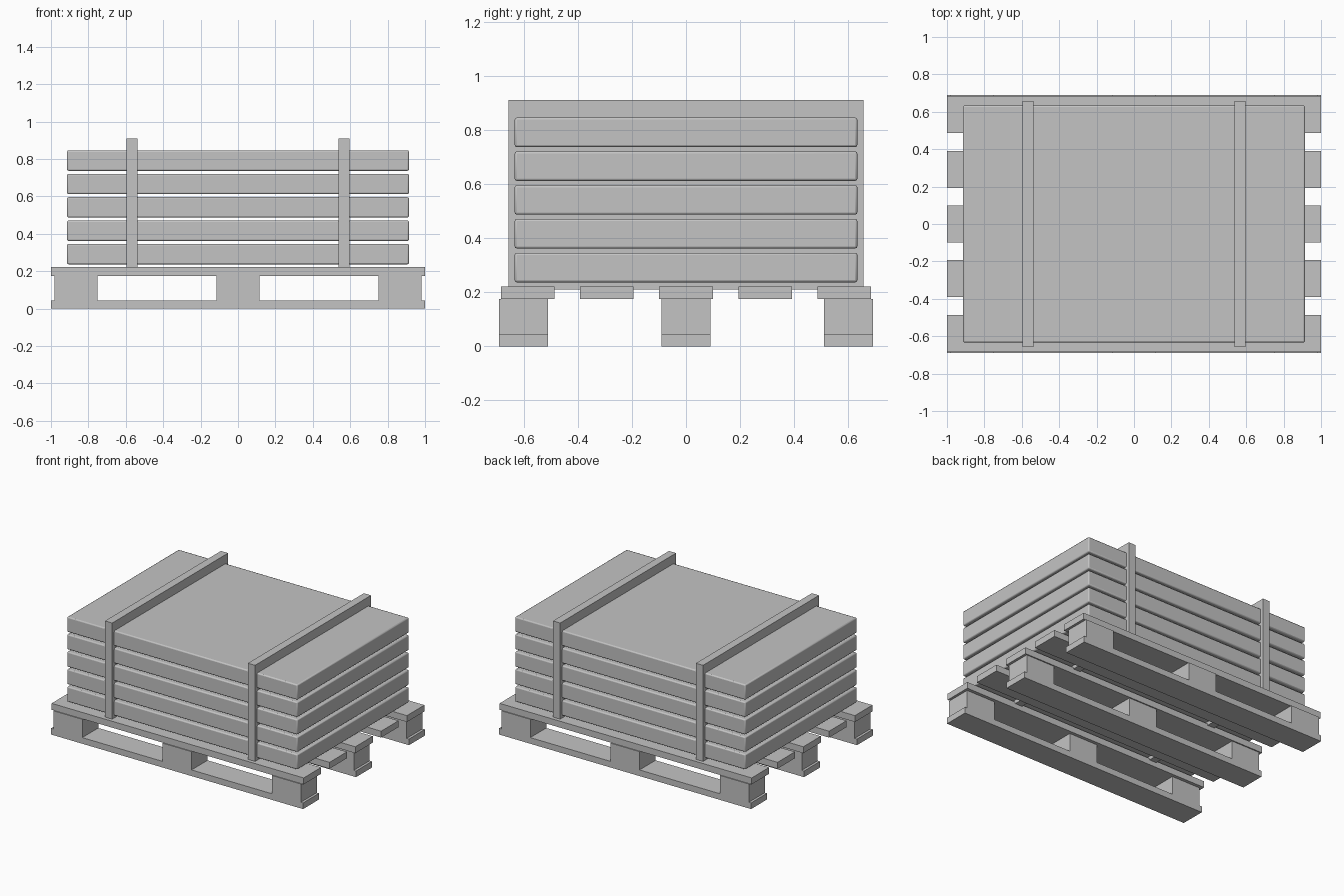
import bpy

cube = bpy.data.objects.get("Cube")
if cube:
    bpy.data.objects.remove(cube, do_unlink=True)

# One plain grey for everything
grey = bpy.data.materials.new("plain grey")
grey.use_nodes = True
colour = (0.55, 0.55, 0.55, 1)
grey.diffuse_color = colour
grey.node_tree.nodes["Principled BSDF"].inputs["Base Color"].default_value = colour


def block(name, centre, size, bevel=0):
    """Add a box, optionally with softened edges."""
    bpy.ops.mesh.primitive_cube_add(size=1, location=centre)
    ob = bpy.context.object
    ob.name = name
    ob.scale = size
    bpy.ops.object.transform_apply(location=False, rotation=False, scale=True)
    ob.data.materials.append(grey)
    if bevel:
        mod = ob.modifiers.new("soft edges", 'BEVEL')
        mod.width = bevel
        mod.segments = 2
        bpy.ops.object.shade_smooth_by_angle()
    return ob


RUNNER_TOP = 0.044
DECK_BOTTOM, DECK_TOP = 0.175, 0.221

# Pallet runners with three spacer blocks on each
for y in (-0.6, 0, 0.6):
    block("pallet_runner", (0, y, RUNNER_TOP / 2), (2, 0.181, RUNNER_TOP))
    for x in (-0.867, 0, 0.867):
        block("pallet_spacer", (x, y, (RUNNER_TOP + DECK_BOTTOM) / 2),
              (0.23, 0.181, DECK_BOTTOM - RUNNER_TOP))

# Five deck planks
for i in range(-2, 3):
    block("deck_plank", (0, i * 0.2925, (DECK_BOTTOM + DECK_TOP) / 2),
          (2, 0.198, DECK_TOP - DECK_BOTTOM))

# Stack of five soft-edged slabs
for i in range(5):
    block("stacked_slab", (0, 0, 0.291 + i * 0.125), (1.828, 1.267, 0.109), 0.008)

# Two bands running around and through the stack
for x in (-0.567, 0.567):
    block("binding_band", (x, 0, 0.56), (0.057, 1.314, 0.7))
